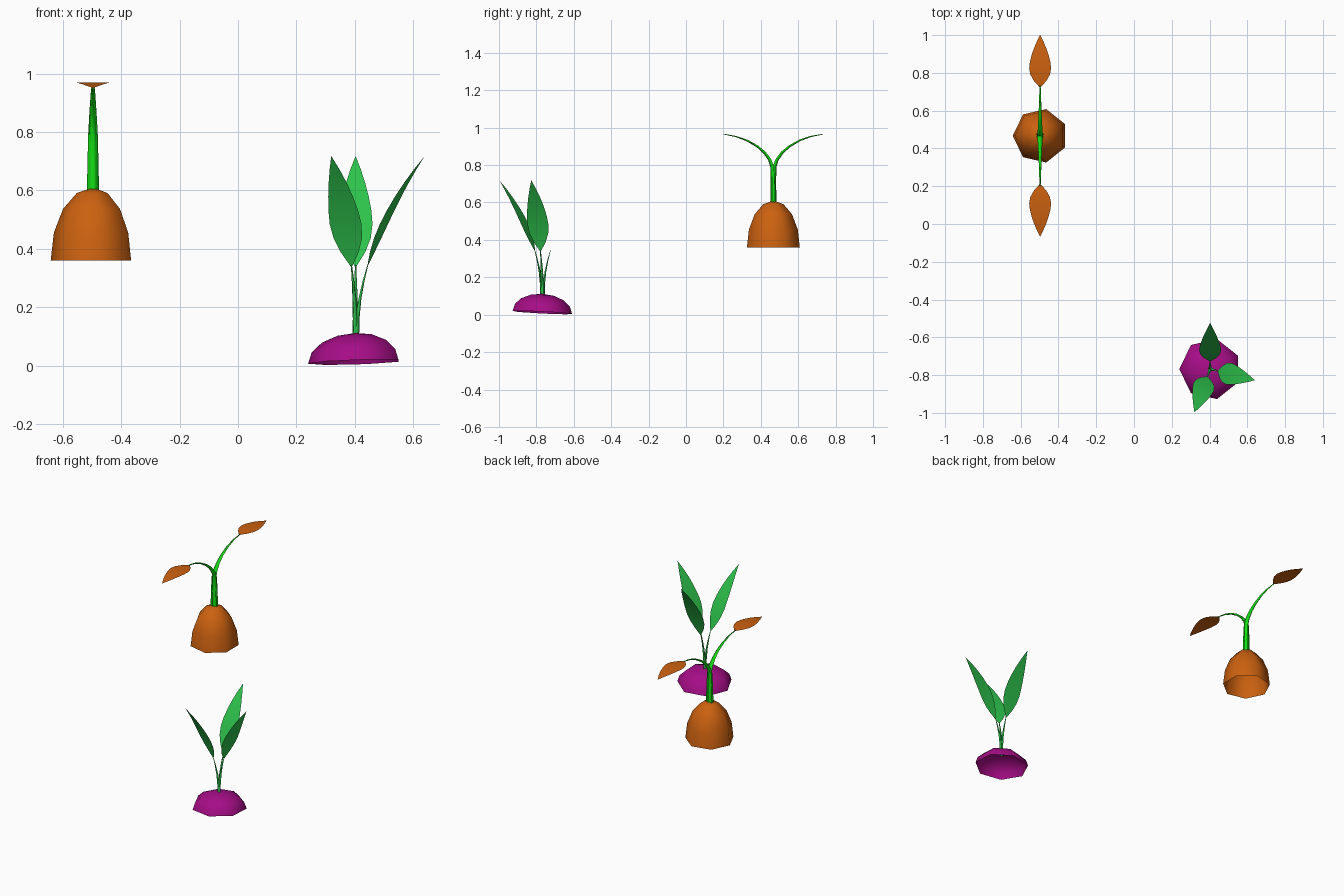
import bpy, bmesh
from math import sin, cos, pi, radians
from mathutils import Vector

if "Cube" in bpy.data.objects:
    bpy.data.objects.remove(bpy.data.objects["Cube"])


def material(name, rgb):
    m = bpy.data.materials.new(name)
    m.diffuse_color = (*rgb, 1)
    m.use_nodes = True
    m.node_tree.nodes["Principled BSDF"].inputs["Base Color"].default_value = m.diffuse_color
    return m


ORANGE = material("orange", (0.60, 0.12, 0.005))
PURPLE = material("purple", (0.38, 0.004, 0.24))
LIME = material("lime", (0.007, 0.75, 0.007))
GREEN = material("green", (0.027, 0.55, 0.073))


def finish(name, bm, loc, mat):
    bmesh.ops.remove_doubles(bm, verts=bm.verts, dist=1e-5)
    for f in bm.faces:
        f.smooth = True
    me = bpy.data.meshes.new(name)
    bm.to_mesh(me)
    bm.free()
    me.materials.append(mat)
    ob = bpy.data.objects.new(name, me)
    ob.location = loc
    bpy.context.collection.objects.link(ob)
    return ob


def skin(bm, rows, closed):
    """Join rows of points with quads."""
    vs = [[bm.verts.new(p) for p in row] for row in rows]
    for a, b in zip(vs, vs[1:]):
        n = len(a)
        for i in range(n if closed else n - 1):
            j = (i + 1) % n
            bm.faces.new((a[i], a[j], b[j], b[i]))
    return vs


def bulb(name, loc, radius, height, slope, mat):
    """Seven-sided open half dome whose base follows a slope."""
    bm = bmesh.new()
    rows = []
    for k in range(4):
        e = k * pi / 8
        row = []
        for i in range(7):
            a = pi + i * 2 * pi / 7
            x, y = radius * cos(e) * cos(a), radius * cos(e) * sin(a)
            row.append((x, y, height * sin(e) + slope[0] * x + slope[1] * y))
        rows.append(row)
    top = skin(bm, rows, True)[-1]
    tip = bm.verts.new((0, 0, height))
    for i in range(7):
        bm.faces.new((top[i], top[(i + 1) % 7], tip))
    finish(name, bm, loc, mat)


def frame(path, angle):
    """Yield point, side direction and normal along a (reach, height) path."""
    out = Vector((cos(angle), sin(angle), 0))
    side = Vector((-sin(angle), cos(angle), 0))
    pts = [out * r + Vector((0, 0, z)) for r, z in path]
    for i, p in enumerate(pts):
        t = (pts[min(i + 1, len(pts) - 1)] - pts[max(i - 1, 0)]).normalized()
        yield p, side, side.cross(t)


def stem(name, loc, path, angle, w0, w1, mat):
    """Tapering three-sided stalk."""
    bm = bmesh.new()
    n = len(path) - 1
    rows = []
    for i, (p, s, u) in enumerate(frame(path, angle)):
        w = w0 + (w1 - w0) * i / n
        rows.append([p - s * w - u * w * 0.4, p + s * w - u * w * 0.4, p + u * w * 0.8])
    vs = skin(bm, rows, True)
    bm.faces.new(vs[-1])
    bmesh.ops.recalc_face_normals(bm, faces=bm.faces)
    finish(name, bm, loc, mat)


LEAF = [0.003, 0.033, 0.052, 0.058, 0.054, 0.045, 0.033, 0.018, 0.0]


def leaf(name, loc, path, angle, mat):
    """Thin single-sheet blade bent along a quadratic curve."""
    a, b, c = (Vector(p) for p in path)
    ts = [i / 8 for i in range(9)]
    curve = [a * (1 - t) ** 2 + b * 2 * t * (1 - t) + c * t * t for t in ts]
    bm = bmesh.new()
    rows = [[p - s * w, p, p + s * w]
            for (p, s, u), w in zip(frame(curve, angle), LEAF)]
    vs = skin(bm, rows[:-1], False)
    tip = bm.verts.new(rows[-1][1])
    for i in range(2):
        bm.faces.new((vs[-1][i], vs[-1][i + 1], tip))
    finish(name, bm, loc, mat)


# Tall orange bulb with two arching shoots
o = (-0.497, 0.467, 0)
bulb("orange_bulb", (o[0], o[1], 0.36), 0.145, 0.25, (0, 0), ORANGE)
arch = [(0, 0.59), (0, 0.70), (0.003, 0.79), (0.017, 0.83), (0.045, 0.868),
        (0.085, 0.902), (0.14, 0.933), (0.20, 0.954), (0.265, 0.966)]
for i, deg in enumerate((90, -90)):
    stem(f"orange_stem_{i + 1}", o, arch, radians(deg), 0.021, 0.003, LIME)
    leaf(f"orange_leaf_{i + 1}", o, [(0.257, 0.965), (0.39, 0.98), (0.534, 0.951)],
         radians(deg), ORANGE)

# Low purple bulb with three upright shoots
p = (0.403, -0.768, 0)
bulb("purple_bulb", (p[0], p[1], 0.0115), 0.163, 0.10, (0.033, -0.05), PURPLE)
rise = [(0.003, 0.09), (0.006, 0.16), (0.015, 0.23), (0.028, 0.29), (0.043, 0.345)]
for i, deg in enumerate((90, -14, -110)):
    stem(f"purple_stem_{i + 1}", p, rise, radians(deg), 0.012, 0.002, GREEN)
    leaf(f"purple_leaf_{i + 1}", p, [(0.042, 0.34), (0.105, 0.535), (0.244, 0.718)],
         radians(deg), GREEN)
